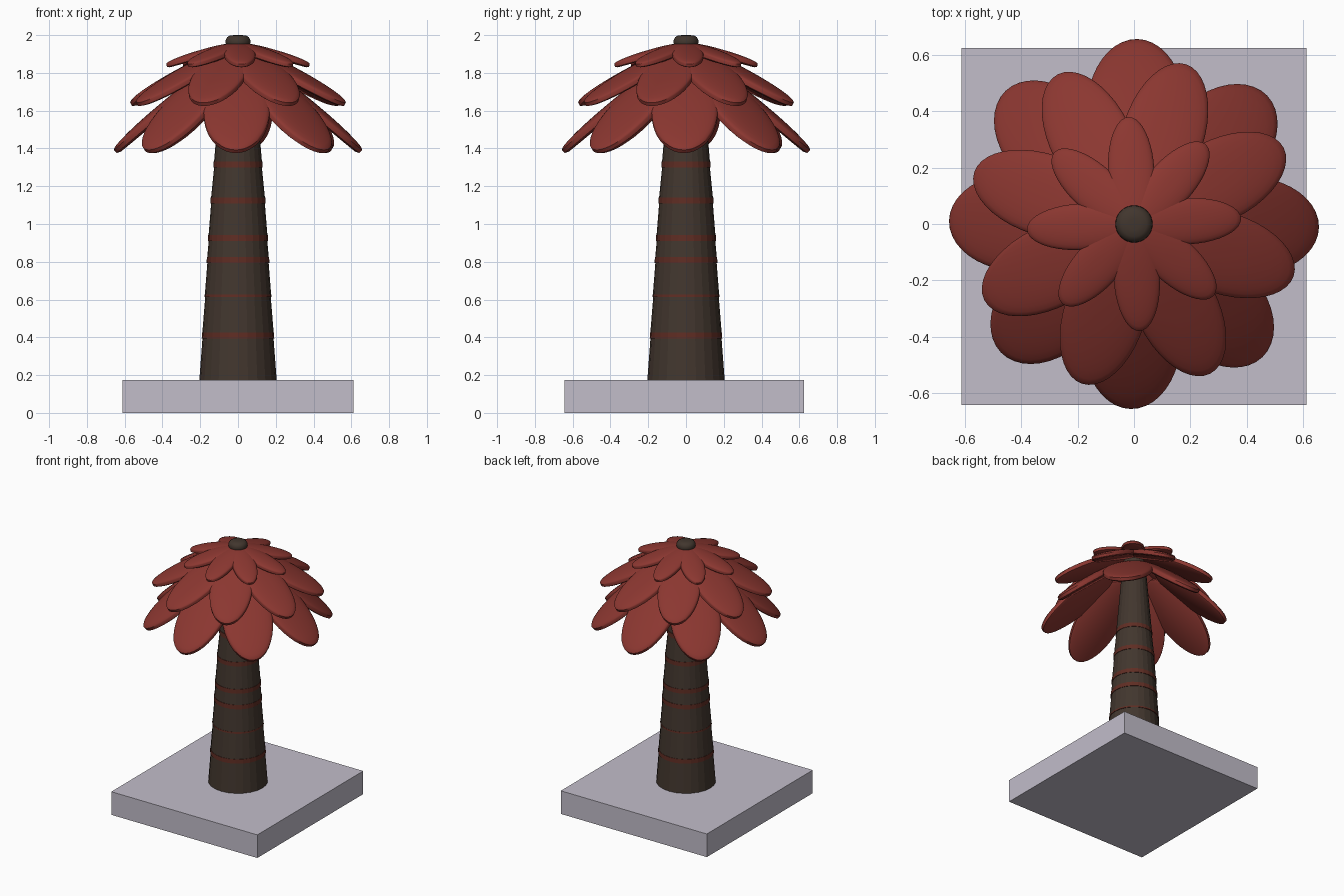
import bpy, bmesh
from math import sin, cos, tan, pi, radians

cube = bpy.data.objects.get("Cube")
if cube:
    bpy.data.objects.remove(cube, do_unlink=True)


def material(name, rgb):
    m = bpy.data.materials.new(name)
    m.use_nodes = True
    m.diffuse_color = (*rgb, 1)
    m.node_tree.nodes["Principled BSDF"].inputs["Base Color"].default_value = (*rgb, 1)
    return m


RED = material("leaf red", (0.26, 0.038, 0.03))
BARK = material("dark bark", (0.054, 0.037, 0.027))
BAND = material("red brown band", (0.115, 0.026, 0.017))
STONE = material("pale stone", (0.54, 0.51, 0.59))


def add_object(name, mesh):
    ob = bpy.data.objects.new(name, mesh)
    bpy.context.collection.objects.link(ob)
    return ob


def lathe(name, profile, sides, mat, scale=(1, 1, 1), smooth_limit=0):
    """Closed mesh turned from (radius, height) points, bottom to top."""
    bm = bmesh.new()
    rings = [[bm.verts.new((r * cos(2 * pi * i / sides), r * sin(2 * pi * i / sides), z))
              for i in range(sides)] for r, z in profile]
    for a, b in zip(rings, rings[1:]):
        for i in range(sides):
            j = (i + 1) % sides
            bm.faces.new((a[i], a[j], b[j], b[i]))
    bm.faces.new(rings[0][::-1])
    bm.faces.new(rings[-1])
    bmesh.ops.scale(bm, vec=scale, verts=bm.verts)
    bm.normal_update()
    for f in bm.faces:
        f.smooth = smooth_limit > 0
    for e in bm.edges:
        e.smooth = e.calc_face_angle(0) < radians(smooth_limit)
    mesh = bpy.data.meshes.new(name)
    bm.to_mesh(mesh)
    bm.free()
    mesh.materials.append(mat)
    return mesh


# Square base slab
bpy.ops.mesh.primitive_cube_add(size=1, location=(0, -0.009, 0.0875))
base = bpy.context.object
base.name = base.data.name = "base"
base.scale = (1.224, 1.268, 0.175)
base.data.materials.append(STONE)

# Trunk of stacked tapering sections, with a coloured band at each joint
joints = [(0.17, 0.205), (0.41, 0.19), (0.62, 0.176), (0.81, 0.164), (0.925, 0.157),
          (1.125, 0.144), (1.315, 0.128), (1.92, 0.08)]
for n, ((z0, r0), (z1, r1)) in enumerate(zip(joints, joints[1:])):
    add_object(f"trunk_section_{n + 1}",
               lathe("trunk_section", [(r0, z0), (r1 - 0.003, z1)], 24, BARK))
    if n:
        h = 0.006 if n == 2 else 0.016
        add_object(f"trunk_band_{n}", lathe(
            "trunk_band", [(r0 + 0.002, z0 - h), (r0 + 0.001, z0 + h)], 24, BAND))


# Leaf crown: three tiers of domed oval leaves
def leaf_tier(name, count, turn, pitch, reach, half_run, half_width, tip_z, thick):
    slope = radians(pitch)
    profile = [(0.93, -0.5), (1, -0.35), (1, 0.05)]
    profile += [(cos(t * pi / 14), 0.05 + 0.55 * sin(t * pi / 14)) for t in range(1, 7)]
    mesh = lathe(name, profile, 40, RED,
                 (half_run / cos(slope), half_width, thick), 40)
    r = reach - half_run
    z = tip_z + half_run * tan(slope)
    for k in range(count):
        a = radians(turn + 360 * k / count)
        leaf = add_object(f"{name}_{k + 1}", mesh)
        leaf.location = (r * cos(a), r * sin(a), z)
        leaf.rotation_euler = (0, slope, a)


leaf_tier("lower_leaf", 8, -1, 40, 0.655, 0.25, 0.175, 1.39, 0.055)
leaf_tier("middle_leaf", 8, 27, 28, 0.595, 0.26, 0.145, 1.64, 0.05)
leaf_tier("upper_leaf", 8, 3, 16, 0.38, 0.19, 0.082, 1.845, 0.04)

# Rounded knob on top
knob = [(0.05, 1.935), (0.062, 1.945), (0.066, 1.96), (0.065, 1.975),
        (0.058, 1.988), (0.045, 1.997), (0.02, 2.0)]
add_object("top_knob", lathe("top_knob", knob, 32, BARK, smooth_limit=60))
